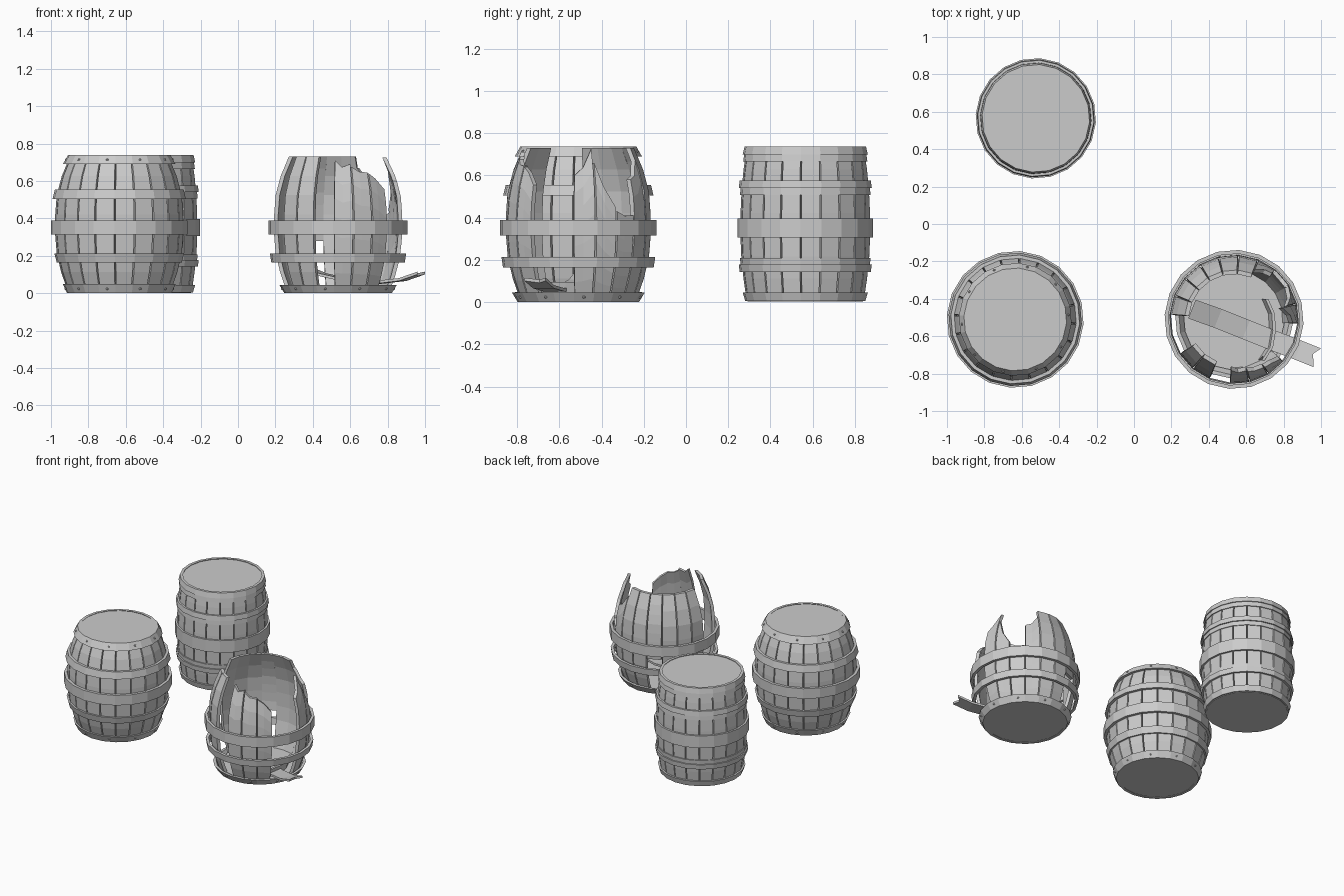
import bpy, bmesh, math, random
from mathutils import Vector

if "Cube" in bpy.data.objects:
    bpy.data.objects.remove(bpy.data.objects["Cube"])

random.seed(4)
N = 20                      # staves per barrel
STEP = 2 * math.pi / N


def new_object(name, verts, faces, loc=(0, 0, 0)):
    me = bpy.data.meshes.new(name)
    me.from_pydata(verts, [], faces)
    bm = bmesh.new()
    bm.from_mesh(me)
    bmesh.ops.recalc_face_normals(bm, faces=bm.faces)
    bm.to_mesh(me)
    bm.free()
    ob = bpy.data.objects.new(name, me)
    ob.location = loc
    bpy.context.collection.objects.link(ob)
    return ob


def radius_at(profile, z):
    for (z0, r0), (z1, r1) in zip(profile, profile[1:]):
        if z <= z1:
            return r0 + (r1 - r0) * (z - z0) / (z1 - z0)
    return profile[-1][1]


def polar(a, r, z):
    return (r * math.cos(a), r * math.sin(a), z)


def slab(outer, inner, rows, cols):
    """Closed shell between two grids of points (row-major)."""
    n = rows * cols
    faces = []
    for r in range(rows - 1):
        for c in range(cols - 1):
            q = [r * cols + c, r * cols + c + 1, (r + 1) * cols + c + 1, (r + 1) * cols + c]
            faces += [q, [n + i for i in reversed(q)]]
        for c in (0, cols - 1):
            a, b = r * cols + c, (r + 1) * cols + c
            faces.append([a, b, n + b, n + a])
    for r in (0, rows - 1):
        for c in range(cols - 1):
            a, b = r * cols + c, r * cols + c + 1
            faces.append([a, b, n + b, n + a])
    return outer + inner, faces


def stave(name, loc, profile, i, rot, zb=0.01, zl=0.73, zr=0.73, thick=0.028):
    jag = 0 if zl == zr == 0.73 else random.uniform(-0.03, 0.015)
    cols = (0, 0.45, 1)
    tops = (zl, zl + (zr - zl) * 0.45 + jag, zr)
    a_mid = rot + i * STEP
    rows = 8

    def grid(inset, gap):
        pts = []
        a0, a1 = a_mid - STEP / 2 + gap, a_mid + STEP / 2 - gap
        for k in range(rows):
            for t, top in zip(cols, tops):
                z = zb + (top - zb) * k / (rows - 1)
                r = radius_at(profile, z) - inset
                # flat across the width
                pts.append(tuple(Vector(polar(a0, r, z)).lerp(Vector(polar(a1, r, z)), t)))
        return pts
    v, f = slab(grid(0, 0.012), grid(thick, 0), rows, 3)
    new_object(name, v, f, loc)


def hoop(name, loc, rot, z0, z1, r0, r1, thick=0.02):
    section = [(r0, z0), (r1, z1), (r1 - thick, z1), (r0 - thick, z0)]
    verts = [polar(rot + (k + 0.5) * STEP, r, z) for k in range(N) for r, z in section]
    faces = [[k * 4 + j, k * 4 + (j + 1) % 4,
              (k + 1) % N * 4 + (j + 1) % 4, (k + 1) % N * 4 + j]
             for k in range(N) for j in range(4)]
    new_object(name, verts, faces, loc)


def disc(name, loc, rot, r, z0, z1):
    verts = [polar(rot + (k + 0.5) * STEP, r, z) for z in (z0, z1) for k in range(N)]
    faces = [list(range(N)), list(range(N, 2 * N))]
    faces += [[k, (k + 1) % N, N + (k + 1) % N, N + k] for k in range(N)]
    new_object(name, verts, faces, loc)


def rivets(name, loc, rot, r, z, count=10):
    bm = bmesh.new()
    for k in range(count):
        p = Vector(polar(rot + 2 * k * STEP, r, z))
        made = bmesh.ops.create_icosphere(bm, subdivisions=1, radius=0.008)
        bmesh.ops.translate(bm, verts=made['verts'], vec=p)
    me = bpy.data.meshes.new(name)
    bm.to_mesh(me)
    bm.free()
    ob = bpy.data.objects.new(name, me)
    ob.location = loc
    bpy.context.collection.objects.link(ob)


def plank(name, path, side, thick):
    """Loose bent board: path points swept with a width and a thickness."""
    side, thick = Vector(side), Vector(thick)
    top, bottom = [], []
    last = len(path) - 1
    for k, p in enumerate(path):
        along = (Vector(path[min(k + 1, last)]) - Vector(path[max(k - 1, 0)])).normalized()
        for t in (-0.5, 0.1, 0.5):
            notch = along * (-0.03 if t == 0.1 and k == last else 0)
            q = Vector(p) + side * t + notch
            top.append(tuple(q + thick / 2))
            bottom.append(tuple(q - thick / 2))
    v, f = slab(top, bottom, len(path), 3)
    new_object(name, v, f)


wide = [(0, .272), (.1, .308), (.2, .334), (.36, .347), (.52, .336), (.64, .304), (.735, .262)]
slim = [(0, .277), (.1, .292), (.2, .303), (.36, .31), (.52, .303), (.64, .292), (.735, .277)]
ROT = math.radians(5)

# Wide whole barrel
A = (-0.635, -0.51, 0)
for i in range(N):
    stave(f"wide_stave_{i}", A, wide, i, ROT)
for j, h in enumerate([(0, .048, .28, .302), (.165, .213, .335, .348), (.315, .39, .366, .366),
                       (.505, .555, .357, .345), (.69, .738, .302, .275)]):
    hoop(f"wide_hoop_{j}", A, ROT, *h)
disc("wide_lid", A, ROT, .258, .70, .734)
disc("wide_base", A, ROT, .262, .004, .03)
rivets("wide_top_rivets", A, ROT, .285, .714)
rivets("wide_bottom_rivets", A, ROT, .287, .024)

# Slim whole barrel
B = (-0.525, 0.565, 0)
for i in range(N):
    stave(f"slim_stave_{i}", B, slim, i, ROT)
for j, h in enumerate([(.005, .045, .285, .297), (.142, .178, .311, .316), (.178, .208, .307, .31),
                       (.307, .397, .322, .322), (.507, .54, .31, .307), (.54, .577, .316, .311),
                       (.665, .70, .295, .29), (.70, .738, .297, .288)]):
    hoop(f"slim_hoop_{j}", B, ROT, *h)
disc("slim_lid", B, ROT, .272, .70, .733)
disc("slim_base", B, ROT, .275, .002, .03)

# Broken barrel: some staves missing, others snapped (bottom, left top, right top)
C = (0.535, -0.51, 0)
missing = (10, 11, 14, 18, 19)
snapped = {0: (.01, .60, .725), 1: (.01, .66, .45), 2: (.01, .43, .41), 3: (.01, .58, .67),
           6: (.28, .73, .73), 15: (.01, .71, .69), 16: (.01, .675, .645), 17: (.01, .64, .555)}
for i in range(N):
    if i not in missing:
        stave(f"broken_stave_{i}", C, wide, i, ROT, *snapped.get(i, ()), thick=.022)
for j, h in enumerate([(0, .045, .288, .315), (.165, .213, .358, .365), (.315, .39, .372, .372)]):
    hoop(f"broken_hoop_{j}", C, ROT, *h)
disc("broken_base", C, ROT, .27, .004, .03)
rivets("broken_bottom_rivets", C, ROT, .299, .024)

# Loose boards inside and poking out
plank("loose_board", [(.31, -.455, .16), (.45, -.505, .10), (.6, -.565, .065), (.75, -.625, .058),
                      (.88, -.675, .073), (.98, -.715, .108)], (.04, .1, 0), (0, 0, .015))
plank("loose_splinter", [(.70, -.40, .06), (.735, -.48, .06), (.74, -.57, .06), (.725, -.66, .06),
                         (.68, -.73, .06)], (.02, 0, .07), (.016, 0, 0))
